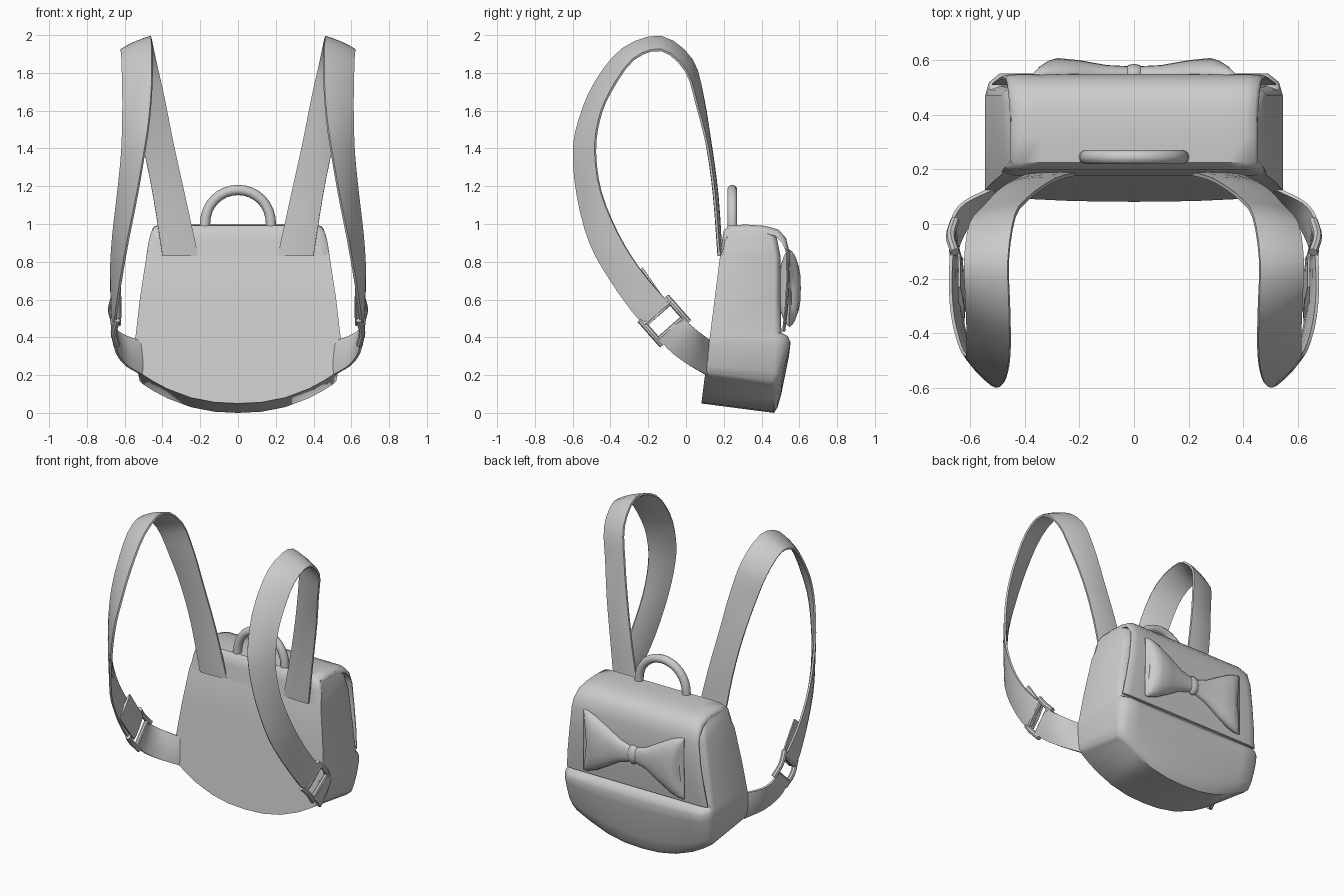
import bpy, bmesh, math
from mathutils import Vector

if "Cube" in bpy.data.objects:
    bpy.data.objects.remove(bpy.data.objects["Cube"])

grey = bpy.data.materials.new("soft_grey")
grey.diffuse_color = (0.6, 0.6, 0.6, 1)
grey.use_nodes = True
grey.node_tree.nodes["Principled BSDF"].inputs["Base Color"].default_value = grey.diffuse_color


def loft(name, rings, angle=40):
    """Join closed rings of equal, even size and cap both ends with strips."""
    bm = bmesh.new()
    vs = [[bm.verts.new(p) for p in r] for r in rings]
    n = len(rings[0])
    for a, b in zip(vs, vs[1:]):
        for i in range(n):
            j = (i + 1) % n
            bm.faces.new((a[i], a[j], b[j], b[i]))
    for r in (vs[0], vs[-1]):
        for i in range(n // 2 - 1):
            bm.faces.new((r[i], r[i + 1], r[n - 2 - i], r[n - 1 - i]))
    bmesh.ops.recalc_face_normals(bm, faces=bm.faces)
    me = bpy.data.meshes.new(name)
    bm.to_mesh(me)
    bm.free()
    me.materials.append(grey)
    ob = bpy.data.objects.new(name, me)
    bpy.context.collection.objects.link(ob)
    bpy.ops.object.select_all(action='DESELECT')
    ob.select_set(True)
    bpy.context.view_layer.objects.active = ob
    bpy.ops.object.shade_smooth_by_angle(angle=math.radians(angle))
    return ob


def spline(pts, k):
    """Smooth curve through the points."""
    p = [Vector(q) for q in pts]
    p = [2 * p[0] - p[1]] + p + [2 * p[-1] - p[-2]]
    out = []
    for a, b, c, d in zip(p, p[1:], p[2:], p[3:]):
        for s in range(k):
            t = s / k
            out.append(0.5 * (2 * b + (c - a) * t + (2 * a - 5 * b + 4 * c - d) * t * t
                              + (3 * b - a - 3 * c + d) * t ** 3))
    return out + [p[-2]]


def ribbon(name, edge_a, edge_b, side, k=3, thick=0.012, shift=0.0):
    """Padded band between two edge curves."""
    a, b = spline(edge_a, k), spline(edge_b, k)
    rings = []
    for i in range(len(a)):
        lo, hi = max(i - 1, 0), min(i + 1, len(a) - 1)
        n = ((a[hi] + b[hi]) - (a[lo] + b[lo])).cross(b[i] - a[i]).normalized()
        top, bot = [], []
        for s in (0, 0.2, 0.5, 0.8, 1):
            h = thick * (0.5 + 2.4 * s * (1 - s))
            p = a[i].lerp(b[i], s) + n * shift
            top.append(p + n * h)
            bot.append(p - n * h)
        rings.append([(side * v.x, v.y, v.z) for v in top + bot[::-1]])
    return loft(name, rings)


def tube(name, path, r, side=1, sides=10):
    """Round bar along a path."""
    path = [Vector(p) for p in path]
    rings = []
    for i, p in enumerate(path):
        t = (path[min(i + 1, len(path) - 1)] - path[max(i - 1, 0)]).normalized()
        ref = Vector((0, 1, 0)) if abs(t.y) < 0.5 else Vector((1, 0, 0))
        u = t.cross(ref).normalized()
        v = t.cross(u)
        ring = []
        for j in range(sides):
            w = 2 * math.pi * j / sides
            q = p + (u * math.cos(w) + v * math.sin(w)) * r
            ring.append((side * q.x, q.y, q.z))
        rings.append(ring)
    return loft(name, rings)


# Bag body: levels of (height, half width, back depth)
levels = [(0, .50, .465), (.03, .52, .485), (.1, .53, .505), (.2, .54, .525),
          (.3, .545, .545), (.36, .545, .552), (.4, .542, .54), (.425, .54, .505),
          (.6, .52, .50), (.83, .485, .50), (.93, .465, .48), (.975, .45, .42)]
us = [-1, -.975, -.9, -.75, -.5, -.25, 0, .25, .5, .75, .9, .975, 1]
rings = []
for z, w, yb in levels:
    fade = max(0, 1 - z / .42)
    front, back = [], []
    for u in us:
        lift = .15 * abs(u) ** 2.3 * fade
        zf, zb = z + lift + .05 * fade, z + lift
        yf = .075 + .127 * zf + (.025 if z > .83 else 0)
        edge = min(yb - .03, .47)
        y = edge if abs(u) == 1 else (edge + (yb - edge) * .6 if abs(u) > .95 else yb)
        front.append((w * u, yf, zf))
        back.append((w * u, y, zb))
    rings.append(front + back[::-1])
loft("bag_body", rings, 45)

# Flap wrapped over the top: (depth, height, half width)
prof = [(.178, .83, .485), (.192, .92, .475), (.20, .965, .465), (.225, .993, .455),
        (.32, .997, .455), (.42, .99, .455), (.49, .97, .46), (.53, .925, .465),
        (.548, .85, .47), (.55, .7, .485), (.54, .55, .505), (.525, .43, .52)]
rings = []
for u in us:
    e = {1: .07, .975: .025}.get(abs(u), 0)
    outer, inner = [], []
    for y, z, w in prof:
        for lst, f in ((outer, e), (inner, .1)):
            lst.append((w * u, y + (.36 - y) * f, z + (.62 - z) * f * (z > .85)))
    rings.append(outer + inner[::-1])
loft("top_flap", rings, 45)

# Carry handle
arc = [(.175 * math.cos(math.pi * i / 16), .245, .99 + .19 * math.sin(math.pi * i / 16) ** .9)
       for i in range(17)]
tube("carry_handle", arc, .027)

# Shoulder straps: inner and outer edge curves
edge_a = [(.21, .185, .83), (.28, .165, 1.15), (.34, .13, 1.42), (.39, .09, 1.67),
          (.435, .03, 1.87), (.46, -.13, 1.99), (.455, -.33, 1.93), (.455, -.48, 1.75),
          (.47, -.565, 1.55), (.495, -.595, 1.38), (.535, -.575, 1.15), (.585, -.51, .9),
          (.62, -.40, .7), (.645, -.28, .53), (.65, -.21, .455)]
edge_b = [(.40, .175, .83), (.45, .15, 1.15), (.50, .115, 1.40), (.55, .06, 1.62),
          (.60, 0, 1.81), (.62, -.13, 1.92), (.615, -.28, 1.87), (.61, -.40, 1.7),
          (.61, -.46, 1.55), (.615, -.48, 1.38), (.635, -.45, 1.17), (.66, -.36, .95),
          (.672, -.25, .77), (.67, -.135, .63), (.665, -.08, .575)]
low_a = [(.655, -.14, .385), (.64, -.07, .315), (.59, .02, .25), (.505, .11, .20)]
low_b = [(.665, -.02, .505), (.66, .03, .46), (.62, .08, .42), (.52, .13, .38)]
tail_a = [(.625, -.36, .66), (.62, -.28, .55), (.625, -.205, .46)]
tail_b = [(.64, -.23, .77), (.64, -.14, .64), (.645, -.085, .57)]
# Lobe of the bow: (distance from knot, half height, half depth)
lobe = [(.02, .05, .03), (.1, .075, .034), (.2, .135, .052), (.28, .18, .06),
        (.335, .20, .052), (.36, .205, .034), (.372, .20, .01)]

for side, tag in ((1, "right"), (-1, "left")):
    ribbon("shoulder_strap_" + tag, edge_a, edge_b, side)
    ribbon("lower_strap_" + tag, low_a, low_b, side)
    ribbon("strap_tail_" + tag, tail_a, tail_b, side, thick=.008)
    # Buckle: two rails along the strap joined by two bars
    for part, c in (("lower", (.645, -.185, .425)), ("upper", (.66, -.045, .548))):
        rail = [(c[0] - .004, c[1] - .058, c[2] + .066), (c[0] + .012, c[1], c[2]),
                (c[0] - .004, c[1] + .058, c[2] - .066)]
        tube(f"buckle_{part}_rail_{tag}", spline(rail, 3), .017, side, 8)
    for part, s in (("front", -1), ("back", 1)):
        tube(f"buckle_{part}_bar_{tag}",
             [(.65, -.185 + s * .036, .425 - s * .04), (.665, -.045 + s * .036, .548 - s * .04)],
             .014, side, 8)
    # Bow lobe
    rings = []
    for x, hz, hy in lobe:
        ring = []
        for j in range(20):
            t = 2 * math.pi * j / 20
            c, s = math.cos(t), math.sin(t)
            zz = math.copysign(abs(s) ** .8, s) * hz
            ring.append((side * (x - .03 * (x > .3) * (1 - abs(s))), .548 + hy * c, .66 + zz))
        rings.append(ring)
    loft("bow_lobe_" + tag, rings, 50)

# Bow knot
rings = []
for i in range(9):
    t = -1 + i / 4
    f = math.sqrt(max(.1, 1 - t * t * .9))
    rings.append([(.042 * t, .55 + .036 * f * math.cos(a), .66 + .062 * f * math.sin(a))
                  for a in [2 * math.pi * j / 16 for j in range(16)]])
loft("bow_knot", rings, 60)
